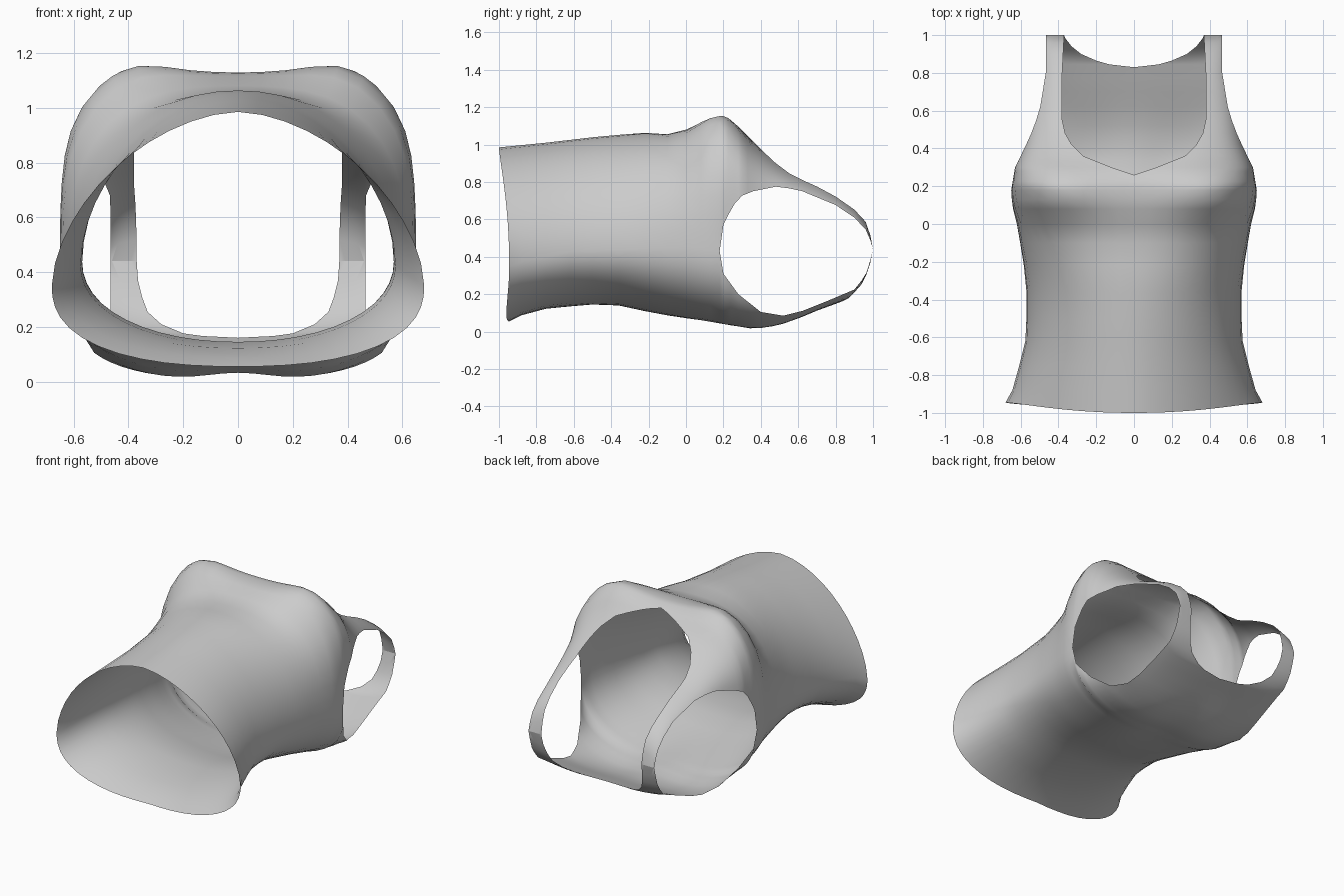
import bpy, bmesh, math

if "Cube" in bpy.data.objects:
    bpy.data.objects.remove(bpy.data.objects["Cube"])

# Outline curves along the garment's length: (y, value)
FRONT = [(-1, .985), (-.75, 1.01), (-.45, 1.045), (-.22, 1.063), (-.1, 1.055), (0, 1.08),
         (.08, 1.115), (.16, 1.13), (.22, 1.125), (.28, 1.09), (.36, 1.02), (.48, .93),
         (.58, .86), (.7, .81), (.8, .755), (.9, .68), (.96, .61), (.985, .53), (1, .44)]
BACK = [(-1, .055), (-.74, .125), (-.5, .145), (-.36, .14), (-.2, .105), (0, .065), (.2, .025),
        (.36, 0), (.46, .018), (.55, .043), (.7, .11), (.87, .175), (.95, .255), (.985, .36), (1, .44)]
WIDTH = [(-1, .68), (-.8, .62), (-.62, .575), (-.4, .565), (-.2, .585), (0, .62), (.1, .645),
         (.18, .65), (.3, .63), (.4, .58), (.5, .535), (.6, .50), (.8, .467), (1, .465)]
WIDTH_BACK = WIDTH[:8] + [(.2, .638), (.28, .585), (.4, .525), (.5, .49), (.6, .475), (.8, .465), (1, .465)]
# Side seam, which splits into the armhole edges at y = 0.18
ARM_FRONT = [(-1, .35), (-.6, .43), (0, .45), (.18, .43), (.2, .57), (.25, .67), (.3, .725),
             (.36, .75), (.48, .775), (.6, .76), (.72, .71), (.83, .665), (.95, .57), (.985, .49), (1, .44)]
ARM_BACK = [(-1, .35), (-.6, .43), (0, .45), (.18, .43), (.2, .31), (.28, .2), (.4, .105),
            (.52, .085), (.62, .11), (.77, .17), (.9, .225), (.96, .3), (.985, .38), (1, .44)]
# Neckline half widths
NECK_FRONT = [(.26, 0), (.3, .12), (.36, .27), (.42, .33), (.49, .37), (.55, .38), (.8, .38), (1, .37)]
NECK_BACK = [(.83, 0), (.845, .13), (.865, .2), (.9, .28), (.94, .33), (.985, .365), (1, .37)]
# Squareness of the cross-section
SQUARE_FRONT = [(-1, 1.72), (-.3, 1.95), (0, 2.6), (.16, 3.8), (.3, 3.6), (.5, 3), (1, 3)]
SQUARE_BACK = [(-1, 2.4), (-.6, 2.1), (-.3, 2.1), (.1, 2.35), (.4, 2.6), (1, 2.8)]

BODY_ROWS = [-1, -.88, -.75, -.62, -.5, -.36, -.22, -.1, 0, .08, .13, .18]
FRONT_ROWS = BODY_ROWS + [.2, .225, .26, .28, .3, .33, .36, .42, .48, .55, .62, .7, .8, .9, .96, .985, 1]
BACK_ROWS = BODY_ROWS + [.2, .24, .28, .34, .4, .46, .52, .62, .7, .77, .83, .845, .865, .9, .94, .965, .985, 1]
COLS = 12


def at(curve, y):
    """Linear reading of a curve, held flat past its ends."""
    if y <= curve[0][0]:
        return curve[0][1]
    for (a, u), (b, v) in zip(curve, curve[1:]):
        if y <= b:
            return u + (v - u) * (y - a) / (b - a)
    return curve[-1][1]


def half_panel(bm, rows, height, width, seam, neck, square, is_front):
    """Grid from the centre line or neckline out to the side seam or armhole."""
    grid = []
    for y in rows:
        w, z0, n = at(width, y), at(seam, y), at(square, y)
        top, end = at(height, y), math.pi / 2
        if .18 < y < 1:  # the armhole cuts the section short of its side
            edge = z0
            z0 += .5 * (.43 - z0)
            v = max(0, min(.9, (edge - z0) / (top - z0)))
            side = (1 - v ** n) ** (1 / n)
            w /= side
            end = math.atan2(side, v)
        h = top - z0
        u = at(neck, y) / w
        start = math.atan2(u, (1 - u ** n) ** (1 / n))
        line = []
        for i in range(COLS + 1):
            a = start + (end - start) * i / COLS
            s, c = math.sin(a), max(math.cos(a), 0)
            r = (s ** n + c ** n) ** (-1 / n)
            x, z = w * s * r, z0 + h * c * r
            if is_front:  # fullness of the chest
                fade = min(1, 2 * c)
                z += .048 * fade * math.exp(-((x - .4) / .18) ** 2 - ((y - .17) / .13) ** 2)
            else:         # hollow along the spine
                z += .03 * math.exp(-(x / .17) ** 2 - ((y - .3) / .25) ** 2)
            dip = 0
            if y == -1:   # curved hem
                dip = .055 * s * s if is_front else .055 - .02 * math.sin(2 * a) * c
            line.append(bm.verts.new((x, y + dip, z)))
        grid.append(line)
    for p, q in zip(grid, grid[1:]):
        for i in range(COLS):
            bm.faces.new((p[i], p[i + 1], q[i + 1], q[i]))


bm = bmesh.new()
half_panel(bm, FRONT_ROWS, FRONT, WIDTH, ARM_FRONT, NECK_FRONT, SQUARE_FRONT, True)
half_panel(bm, BACK_ROWS, BACK, WIDTH_BACK, ARM_BACK, NECK_BACK, SQUARE_BACK, False)
# Mirrored half, then sew centre, side and shoulder seams
bmesh.ops.mirror(bm, geom=bm.verts[:] + bm.edges[:] + bm.faces[:], axis='X', merge_dist=.0005)
bmesh.ops.remove_doubles(bm, verts=bm.verts[:], dist=.001)
bmesh.ops.recalc_face_normals(bm, faces=bm.faces[:])

mesh = bpy.data.meshes.new("tank_top")
bm.to_mesh(mesh)
bm.free()
cloth = bpy.data.materials.new("grey_cloth")
cloth.diffuse_color = (.6, .6, .6, 1)
cloth.use_nodes = True
cloth.node_tree.nodes["Principled BSDF"].inputs["Base Color"].default_value = cloth.diffuse_color
mesh.materials.append(cloth)
top = bpy.data.objects.new("tank_top", mesh)
bpy.context.collection.objects.link(top)
mesh.shade_smooth()
